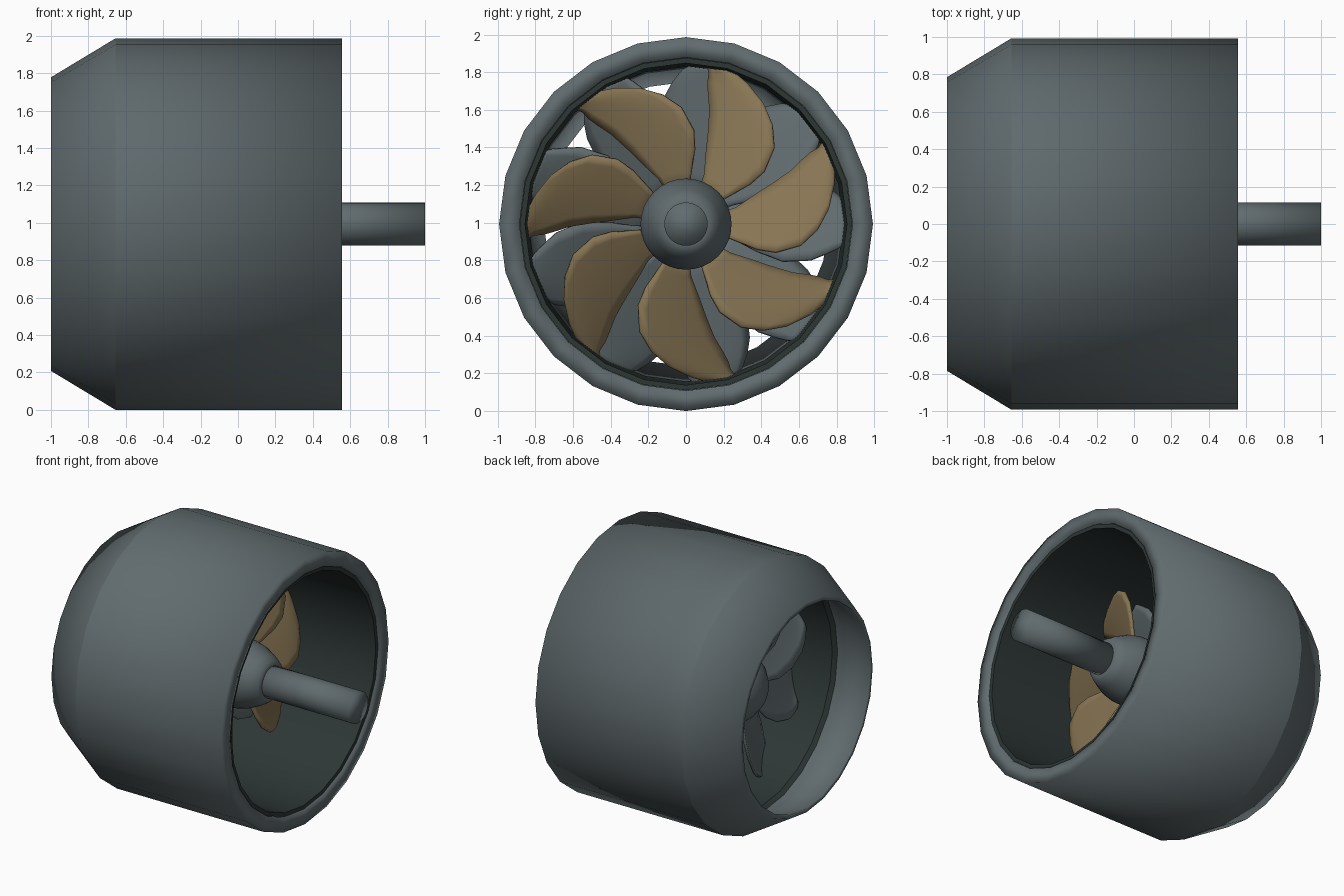
import bpy, bmesh, math

cube = bpy.data.objects.get("Cube")
if cube:
    bpy.data.objects.remove(cube, do_unlink=True)

AXIS_Z = 0.993


def material(name, rgb):
    m = bpy.data.materials.new(name)
    m.use_nodes = True
    m.diffuse_color = (*rgb, 1)
    m.node_tree.nodes["Principled BSDF"].inputs["Base Color"].default_value = (*rgb, 1)
    return m


GREY = material("slate grey metal", (0.118, 0.147, 0.156))
DARK = material("dark liner", (0.026, 0.038, 0.036))
GOLD = material("bronze", (0.245, 0.178, 0.088))


def on_axis(x, r, angle):
    """Point at radius r around the x axis; angle 0 is +y, 90 degrees is +z."""
    return (x, r * math.cos(angle), AXIS_Z + r * math.sin(angle))


def finish(name, bm, mat, sharp_angle=None):
    bmesh.ops.recalc_face_normals(bm, faces=bm.faces)
    mesh = bpy.data.meshes.new(name)
    bm.to_mesh(mesh)
    bm.free()
    mesh.materials.append(mat)
    obj = bpy.data.objects.new(name, mesh)
    bpy.context.collection.objects.link(obj)
    bpy.ops.object.select_all(action="DESELECT")
    obj.select_set(True)
    bpy.context.view_layer.objects.active = obj
    if sharp_angle:
        bpy.ops.object.shade_smooth_by_angle(angle=math.radians(sharp_angle))
    else:
        bpy.ops.object.shade_smooth()
    return obj


def lathe(profile, sides, closed):
    """Revolve (x, r) points about the x axis; open profiles get end caps."""
    bm = bmesh.new()
    rings = [[bm.verts.new(on_axis(x, r, 2 * math.pi * i / sides)) for i in range(sides)]
             for x, r in profile]
    pairs = list(zip(rings, rings[1:]))
    if closed:
        pairs.append((rings[-1], rings[0]))
    else:
        bm.faces.new(rings[0])
        bm.faces.new(rings[-1])
    for a, b in pairs:
        for i in range(sides):
            j = (i + 1) % sides
            bm.faces.new((a[i], a[j], b[j], b[i]))
    return bm


# Duct shell: straight barrel, tapered rear, one crisp crease between them
CREASE = -0.655
shell = finish("duct_shell", lathe([(0.555, 0.993), (CREASE, 0.993), (-1, 0.785), (-1, 0.755),
                                    (CREASE, 0.86), (0.555, 0.885)], 24, True), GREY)
for e in shell.data.edges:
    if all(abs(shell.data.vertices[v].co.x - CREASE) < 0.001 for v in e.vertices):
        e.use_edge_sharp = True

# Dark liner inside the barrel
finish("duct_liner", lathe([(0.545, 0.883), (0.545, 0.855), (-0.63, 0.835), (-0.66, 0.862)],
                           24, True), DARK, 40)

# Hub with a rounded nose and tail
finish("hub", lathe([(0.28, 0.118), (0.27, 0.15), (0.22, 0.182), (0.13, 0.225), (0.05, 0.242),
                     (-0.45, 0.24), (-0.53, 0.21), (-0.59, 0.14), (-0.62, 0.04)], 32, False),
       GREY, 60)

# Drive shaft
finish("drive_shaft", lathe([(1, 0.115), (0.2, 0.115)], 32, False), GREY)

# Blade outline rows: radius, leading angle, trailing angle
PROPELLER = [(0.15, 36, 67), (0.28, 33, 69), (0.4, 32, 74), (0.5, 34, 76), (0.62, 41, 78),
             (0.7, 49, 80), (0.76, 57, 81), (0.81, 66, 81), (0.845, 73, 82), (0.86, 79, 82)]
STATOR = [(0.15, 40, 82), (0.28, 38, 86), (0.4, 38, 89), (0.55, 43, 89), (0.69, 49, 84),
          (0.76, 53, 80), (0.82, 57, 77), (0.85, 61, 75)]
CHORD = 8


def blade_row(name, outline, count, x_mid, pitch, offset, mirror, mat):
    """Ring of swept, pitched blades; mirror reverses sweep and pitch."""
    for k in range(count):
        turn = offset + 360 * k / count
        bm = bmesh.new()
        grid = []
        for r, lead, trail in outline:
            row = []
            for i in range(CHORD + 1):
                t = i / CHORD
                a = lead + (trail - lead) * t
                camber = 0.09 * r * t * (1 - t)
                x = x_mid - mirror * math.radians(a - 58) * r * pitch + camber
                row.append(bm.verts.new(on_axis(x, r, math.radians(turn + mirror * a))))
            grid.append(row)
        for a, b in zip(grid, grid[1:]):
            for i in range(CHORD):
                bm.faces.new((a[i], a[i + 1], b[i + 1], b[i]))
        obj = finish(f"{name}_{k + 1}", bm, mat, 40)
        solid = obj.modifiers.new("thickness", "SOLIDIFY")
        solid.thickness = 0.02
        solid.offset = 0


# Bronze propeller and the counter-swept stator behind it
blade_row("propeller_blade", PROPELLER, 7, -0.04, 0.56, 0, 1, GOLD)
blade_row("stator_blade", STATOR, 9, -0.42, 0.5, 148, -1, GREY)
